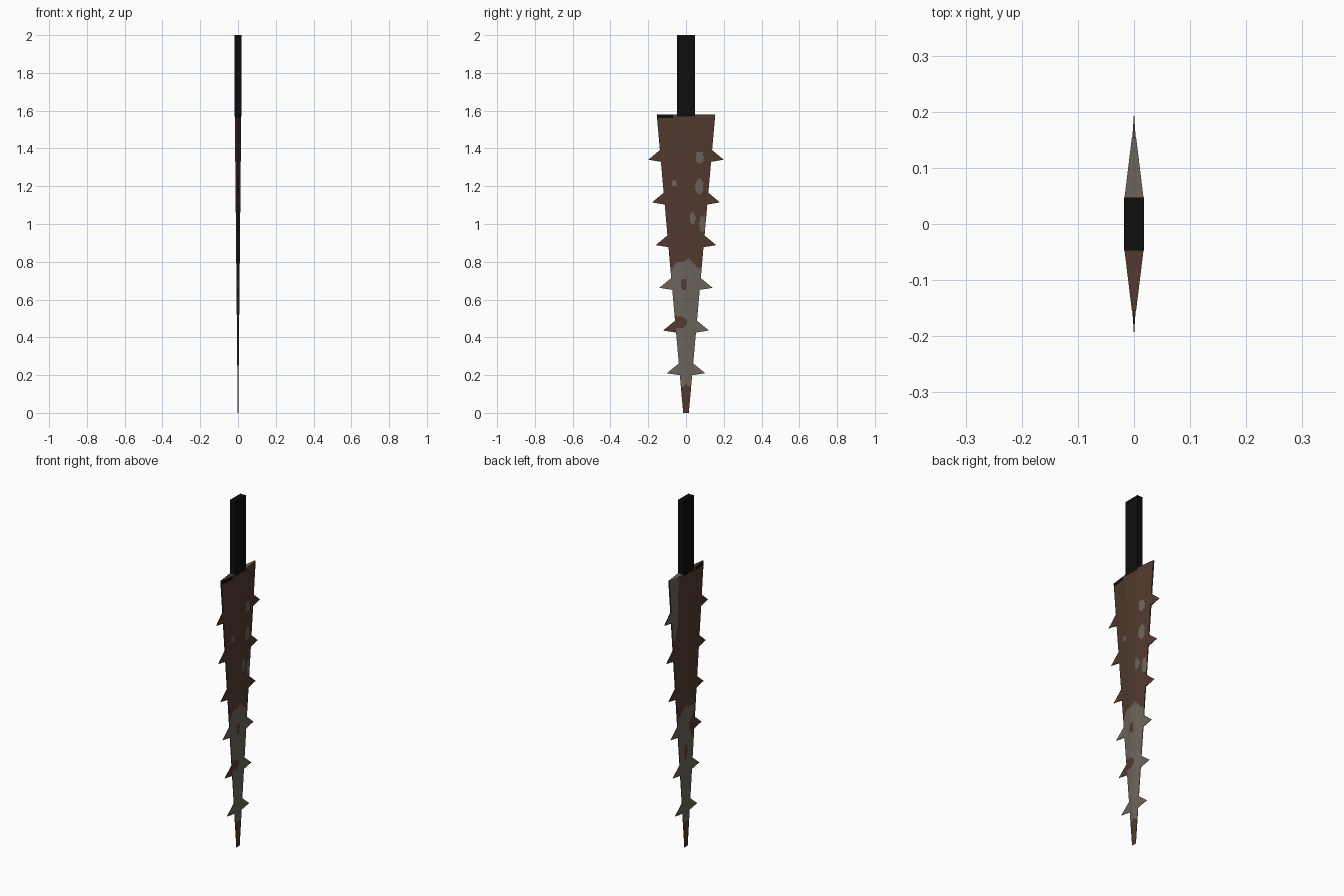
import bpy, bmesh, math

if "Cube" in bpy.data.objects:
    bpy.data.objects.remove(bpy.data.objects["Cube"])

def material(name, rgb):
    m = bpy.data.materials.new(name)
    m.diffuse_color = (*rgb, 1)
    m.use_nodes = True
    m.node_tree.nodes["Principled BSDF"].inputs["Base Color"].default_value = m.diffuse_color
    return m

RUST = material("rust brown", (0.084, 0.042, 0.027))
STEEL = material("dull grey", (0.150, 0.128, 0.103))
BLACK = material("handle black", (0.004, 0.0045, 0.004))
TOP = 1.58

def half_width(z):
    return 0.015 + 0.14 * z / TOP

def half_thick(z):
    return 0.0015 + 0.0155 * z / TOP

def inside(y, z, spots):
    return any(((y - a) / ry) ** 2 + ((z - b) / rz) ** 2 < 1 for a, b, ry, rz in spots)

# worn patches on the right face: y, z, radius y, radius z
BARE = [(0.072, 1.35, .02, .035), (0.07, 1.2, .022, .04), (-0.06, 1.215, .014, .02),
        (0.035, 1.03, .016, .032), (0.088, 1.0, .018, .045), (0.13, 1.13, .018, .035)]
RUSTY = [(-0.012, 0.68, .016, .035), (-0.05, 0.48, .055, .035)]

def colour(c):
    """0 rust, 1 bare steel, 2 black, by position on the blade"""
    x, y, z = c
    if z > 1.565 and y < -0.07 and abs(x) > 0.0005 and z < TOP - 0.001:
        return 2
    if z > TOP - 0.001:
        return 1 if y > 0 else 0
    if x < 0:
        # back face: bare strip along the upper +y edge
        if z > 1.15 and y > 0.085 + 0.05 * max(0, 1.3 - z) / 0.15:
            return 1
        if inside(y, z, [(-0.08, 0.68, .06, .07), (0.01, 0.55, .014, .04)]):
            return 0
    else:
        if inside(y, z, BARE):
            return 1
        if inside(y, z, RUSTY):
            return 0
    limit = 0.81 - 9 * y * y + 0.008 * math.sin(90 * y)
    return 1 if 0.15 - 2 * abs(y) * 0.3 < z < limit else 0

def finish(bm, name, mats, rule=None):
    bmesh.ops.recalc_face_normals(bm, faces=bm.faces[:])
    if rule:
        for f in bm.faces:
            f.material_index = rule(f.calc_center_median())
    me = bpy.data.meshes.new(name)
    bm.to_mesh(me)
    bm.free()
    for m in mats:
        me.materials.append(m)
    ob = bpy.data.objects.new(name, me)
    bpy.context.collection.objects.link(ob)
    return ob

# blade: tapering bar with a flat spine and bevelled edges
N, ROWS = 40, 158
us = [-1 + 2 * i / N for i in range(N + 1)]
bm = bmesh.new()
rings = []
for r in range(ROWS + 1):
    z = TOP * r / ROWS
    w, t = half_width(z), half_thick(z)
    def thick(u):
        return t * (1 - 0.78 * max(0, abs(u) - 0.3) / 0.7)
    rings.append([bm.verts.new((thick(u), u * w, z)) for u in us] +
                 [bm.verts.new((-thick(u), u * w, z)) for u in reversed(us)])
M = 2 * (N + 1)
for a, b in zip(rings, rings[1:]):
    for j in range(M):
        k = (j + 1) % M
        bm.faces.new((a[j], a[k], b[k], b[j]))
for ring in (rings[0], rings[-1]):
    for j in range(N):
        bm.faces.new((ring[j], ring[j + 1], ring[M - 2 - j], ring[M - 1 - j]))
finish(bm, "blade", (RUST, STEEL, BLACK), colour)

# barbs: thin thorns in pairs along both edges, tips pointing outward
bm = bmesh.new()
for i in range(6):
    z = 0.21 + 0.226 * i
    t = half_thick(z) * 0.3
    for s in (-1, 1):
        tip = bm.verts.new((0, s * (0.102 + 0.0195 * i), z))
        base = [bm.verts.new((x, s * (half_width(h) - 0.008), h))
                for x, h in ((t, z - 0.012), (t, z + 0.058), (-t, z + 0.058), (-t, z - 0.012))]
        bm.faces.new(base)
        for j in range(4):
            bm.faces.new((base[j], base[(j + 1) % 4], tip))

def barb_colour(c):
    x, y, z = c
    if z < 0.6:
        return 0 if y < 0 and 0.4 < z < 0.55 and x > -0.0001 else 1
    if z < 0.75:
        return 0 if x < 0 and y < 0 else 1
    return 1 if y > 0 and (x < 0 and z > 1.2) else 0
finish(bm, "barbs", (RUST, STEEL), barb_colour)

# handle: flat rectangular tang
bm = bmesh.new()
bmesh.ops.create_cube(bm, size=1)
for v in bm.verts:
    v.co = (v.co.x * 0.035, v.co.y * 0.094, 1.785 + v.co.z * 0.43)
finish(bm, "handle", (BLACK,))
